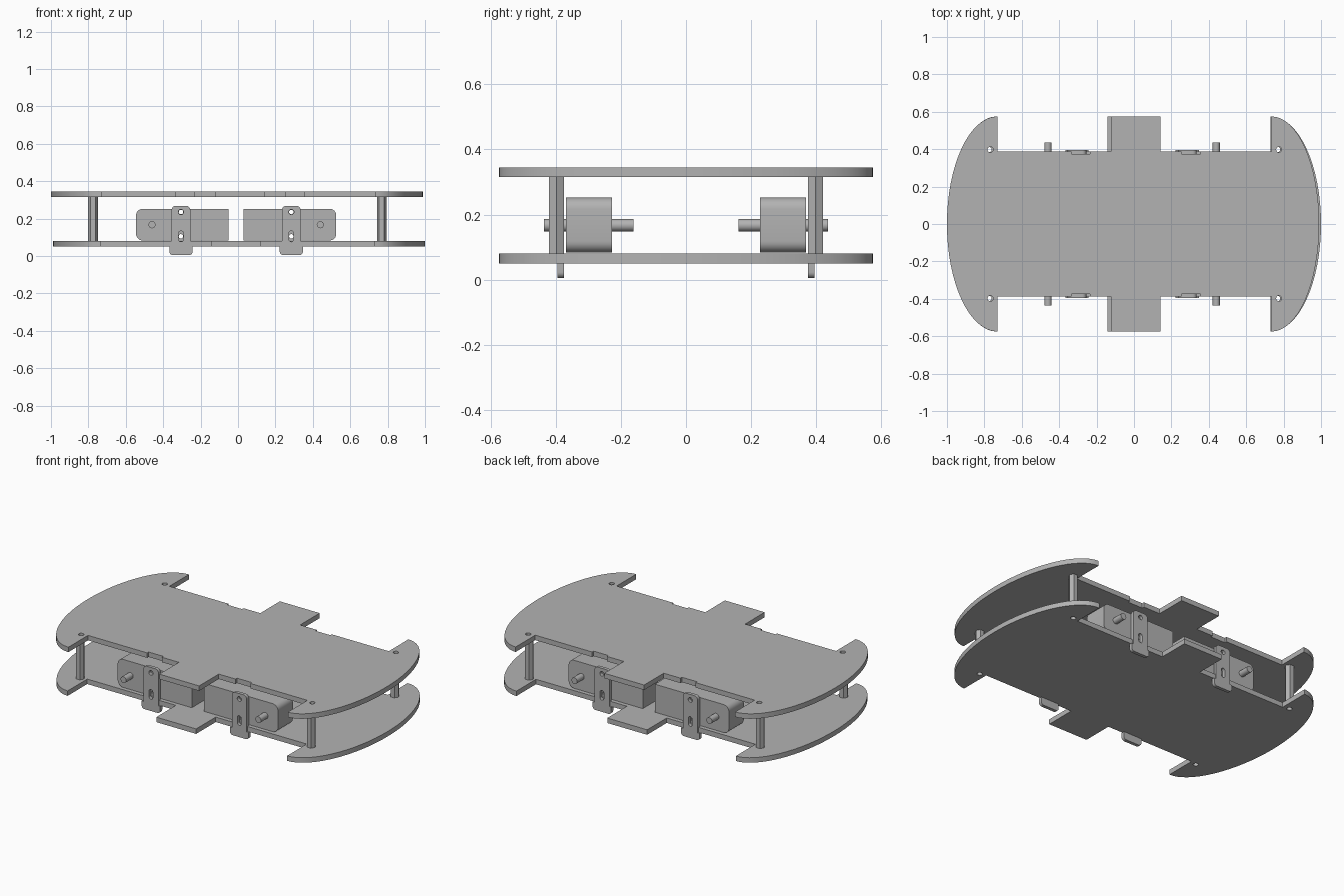
import bpy
from math import sin, cos, pi
from mathutils import Vector, Matrix

if "Cube" in bpy.data.objects:
    bpy.data.objects.remove(bpy.data.objects["Cube"], do_unlink=True)

grey = bpy.data.materials.new("plain grey")
grey.use_nodes = True
GREY = (0.45, 0.45, 0.45, 1)
grey.diffuse_color = GREY
grey.node_tree.nodes["Principled BSDF"].inputs["Base Color"].default_value = GREY

UPRIGHT = Matrix.Rotation(pi / 2, 4, 'X')  # profile y becomes z
INNER = -0.01  # axis about which motors and brackets mirror


def circle(x, y, r, n=20):
    return [(x + r * cos(2 * pi * i / n), y + r * sin(2 * pi * i / n)) for i in range(n)]


def slot(x, low, high, r, n=8):
    top = [(x + r * cos(pi * i / n), high - r + r * sin(pi * i / n)) for i in range(n + 1)]
    return top + [(2 * x - px, low + high - py) for px, py in top]


def rounded(corners, steps=6):
    """Polygon from (x, y, radius) corners, each eased with a circular arc."""
    out = []
    for i, (x, y, r) in enumerate(corners):
        p = Vector((x, y))
        if r == 0:
            out.append((x, y))
            continue
        a = (Vector(corners[i - 1][:2]) - p).normalized() * r
        b = (Vector(corners[(i + 1) % len(corners)][:2]) - p).normalized() * r
        for k in range(steps + 1):
            t = pi / 2 * k / steps
            out.append(tuple(p + a * (1 - sin(t)) + b * (1 - cos(t))))
    return out


def extrude(name, loops, thickness, matrix):
    """Solid with holes: the first loop is the outline, the rest are holes."""
    curve = bpy.data.curves.new(name, 'CURVE')
    curve.dimensions, curve.fill_mode = '2D', 'BOTH'
    curve.extrude = thickness / 2
    for loop in loops:
        s = curve.splines.new('POLY')
        s.points.add(len(loop) - 1)
        for pt, (x, y) in zip(s.points, loop):
            pt.co = (x, y, 0, 1)
        s.use_cyclic_u = True
    ob = bpy.data.objects.new(name, curve)
    bpy.context.collection.objects.link(ob)
    ob.matrix_world = matrix
    bpy.ops.object.select_all(action='DESELECT')
    ob.select_set(True)
    bpy.context.view_layer.objects.active = ob
    bpy.ops.object.convert(target='MESH')
    ob = bpy.context.object
    ob.data.materials.clear()
    ob.data.materials.append(grey)
    bpy.ops.object.shade_smooth_by_angle(angle=0.5)
    return ob


# Deck outline: bowed ends, side cut-outs for wheels, centre tabs, bracket notches
WAIST, SPAN = 0.388, 0.575
HORN_L, HORN_R, END_L, END_R = -0.735, 0.73, -0.99, 1.0


def deck_outline(n=32):
    side = [(HORN_L, WAIST)]
    for s in (-1, 1):
        notch = [(0.345, WAIST), (0.345, 0.374), (0.245, 0.374), (0.245, WAIST),
                 (0.133, WAIST), (0.133, SPAN)]
        pts = [(INNER + s * x, y) for x, y in notch]
        side += pts if s < 0 else pts[::-1]
    side.append((HORN_R, WAIST))
    right = [(HORN_R + (END_R - HORN_R) * sin(pi * i / n), SPAN * cos(pi * i / n))
             for i in range(n + 1)]
    left = [(HORN_L + (END_L - HORN_L) * sin(pi * i / n), -SPAN * cos(pi * i / n))
            for i in range(n + 1)]
    return side + right + [(x, -y) for x, y in side[::-1]] + left


POSTS = [(x, y) for x in (-0.775, 0.768) for y in (-0.398, 0.398)]
deck = [deck_outline()] + [circle(x, y, 0.015) for x, y in POSTS]
extrude("lower_deck", deck, 0.03, Matrix.Translation((0, 0, 0.065)))
extrude("upper_deck", deck, 0.03,
        Matrix.Translation((0, 0, 0.33)) @ Matrix.Rotation(pi, 4, 'Z'))

# Hexagonal spacer posts
for x, y in POSTS:
    extrude("spacer_post", [circle(0, 0, 0.026, 6), circle(0, 0, 0.014)], 0.235,
            Matrix.Translation((x, y, 0.1975)))

# Gear motors, mounting brackets and axles
motor = rounded([(0.04, 0.083, 0), (0.535, 0.083, 0.035),
                 (0.535, 0.252, 0.035), (0.04, 0.252, 0)])
half = [(0.062, 0.005, 0.018), (0.062, 0.05, 0), (0.05, 0.05, 0), (0.05, 0.268, 0.022)]
bracket = rounded([(0.295 + x, z, r) for x, z, r in half]
                  + [(0.295 - x, z, r) for x, z, r in half[::-1]])
MOUNT = 0.295

for sx, xname in ((-1, "right"), (1, "left")):
    def flip(loop):
        return [(INNER + sx * x, z) for x, z in loop]

    for sy, yname in ((-1, "front"), (1, "back")):
        tag = f"{yname}_{xname}"

        def at(y):
            return Matrix.Translation((0, sy * y, 0)) @ UPRIGHT

        holes = [circle(MOUNT, 0.235, 0.012), circle(MOUNT, 0.105, 0.012)]
        extrude("gear_motor_" + tag, [flip(p) for p in [motor] + holes], 0.142, at(0.298))
        openings = [circle(MOUNT, 0.235, 0.014), slot(MOUNT, 0.076, 0.134, 0.013)]
        extrude("bracket_" + tag, [flip(p) for p in [bracket] + openings], 0.02, at(0.385))
        extrude("axle_" + tag, [flip(circle(0.45, 0.167, 0.019))], 0.275, at(0.2985))
